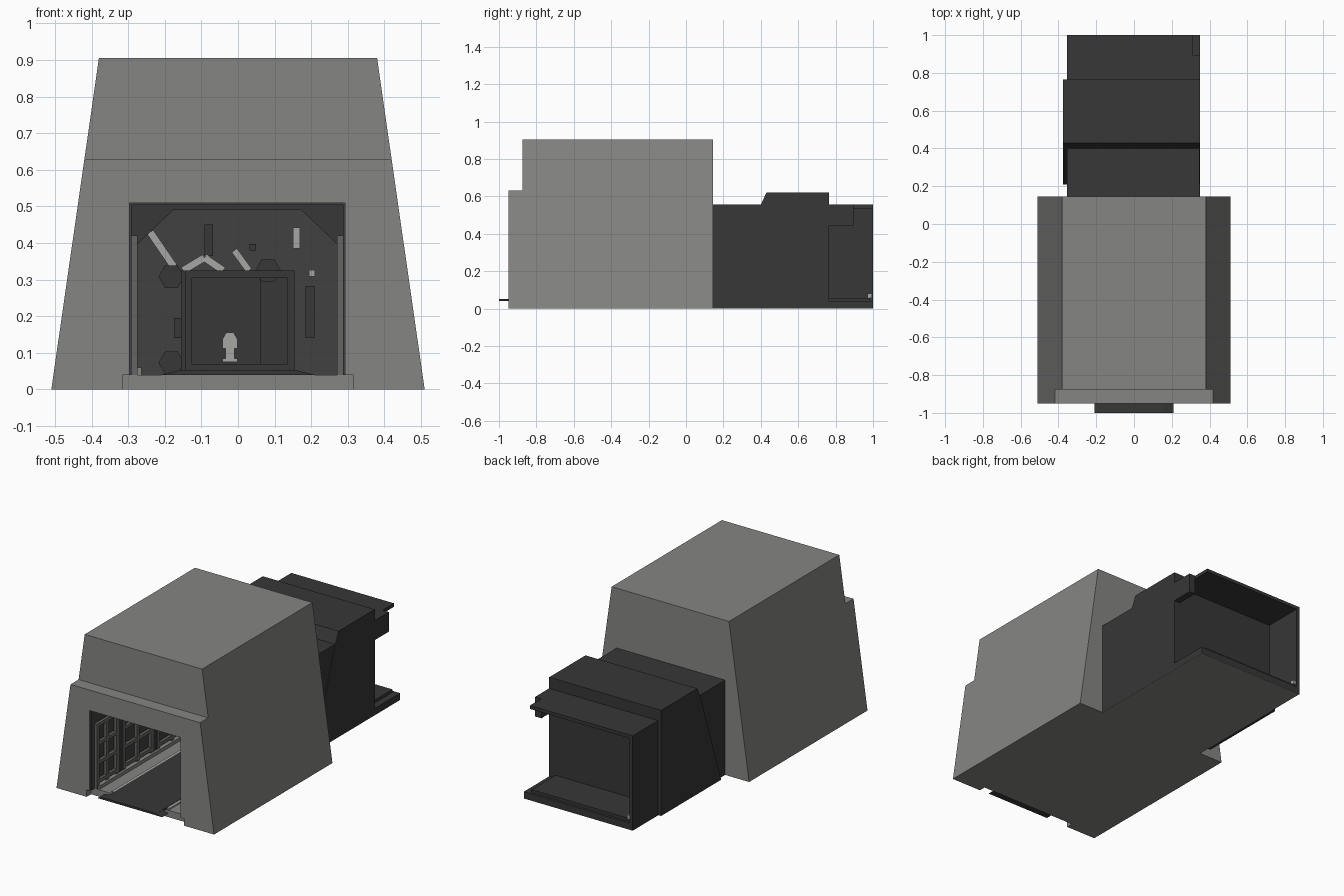
import bpy, bmesh, math
from mathutils import Matrix, Vector


def mat(name, r, g, b):
    m = bpy.data.materials.new(name)
    m.diffuse_color = (r, g, b, 1)
    return m


CONCRETE = mat("concrete grey", 0.235, 0.235, 0.225)
DARK = mat("dark metal", 0.038, 0.038, 0.038)
WALL = mat("interior wall", 0.052, 0.052, 0.052)
FRAME = mat("rib grey", 0.13, 0.13, 0.125)
LIGHT = mat("pale fittings", 0.38, 0.38, 0.37)


def finish(name, bm, m):
    bmesh.ops.recalc_face_normals(bm, faces=bm.faces)
    me = bpy.data.meshes.new(name)
    bm.to_mesh(me)
    bm.free()
    me.materials.append(m)
    ob = bpy.data.objects.new(name, me)
    bpy.context.collection.objects.link(ob)
    return ob


def prism(name, pts, a, b, m, axis="y"):
    """Extrude a profile: (x,z) along y, or (y,z) along x."""
    bm = bmesh.new()
    vs = [bm.verts.new((p, a, q) if axis == "y" else (a, p, q)) for p, q in pts]
    f = bm.faces.new(vs)
    r = bmesh.ops.extrude_face_region(bm, geom=[f])
    d = Vector((0, b - a, 0)) if axis == "y" else Vector((b - a, 0, 0))
    bmesh.ops.translate(bm, vec=d, verts=[v for v in r["geom"] if isinstance(v, bmesh.types.BMVert)])
    return finish(name, bm, m)


def box(name, x0, x1, y0, y1, z0, z1, m):
    return prism(name, [(x0, z0), (x1, z0), (x1, z1), (x0, z1)], y0, y1, m)


def bar(name, p, q, w, y0, y1, m):
    """Slanted bar between two (x,z) points."""
    p, q = Vector(p), Vector(q)
    n = (q - p).normalized().orthogonal() * w / 2
    return prism(name, [tuple(p + n), tuple(q + n), tuple(q - n), tuple(p - n)], y0, y1, m)


def half(z):
    return 0.51 - 0.1436 * z


# opening dimensions
L, R, T = -0.297, 0.293, 0.51


def shell(name, top, y0, y1, notch):
    foot = [(-notch, 0), (-notch, 0.04), (L, 0.04), (L, T), (R, T), (R, 0.04), (notch, 0.04), (notch, 0)]
    prism(name, [(-0.51, 0)] + foot + [(0.51, 0), (half(top), top), (-half(top), top)], y0, y1, CONCRETE)


# tapered bunker shell with its lower front porch
shell("porch", 0.63, -0.95, -0.875, 0.315)
shell("main_shell", 0.905, -0.875, 0.145, 0.315)
box("hall_floor", -0.315, 0.315, -0.91, 0.145, 0, 0.04, CONCRETE)

# interior lining
box("lining_left", L, L + 0.006, -0.94, 0.13, 0.04, T, WALL)
box("lining_right", R - 0.006, R, -0.94, 0.13, 0.04, T, WALL)
box("lining_ceiling", L, R, -0.94, 0.13, T - 0.006, T, WALL)
box("hall_back_wall", L, R, 0.125, 0.145, 0.04, T, WALL)

# lattice bays on both side walls
for side, x0, x1 in (("left", L + 0.006, L + 0.022), ("right", R - 0.022, R - 0.006)):
    for b, (ya, yb) in enumerate(((-0.9, -0.72), (-0.66, -0.4), (-0.34, -0.08))):
        ym = (ya + yb) / 2
        for y in (ya, ym, yb):
            box(f"lattice_post_{side}_{b}", x0, x1, y - 0.012, y + 0.012, 0.04, 0.42, FRAME)
        for z in (0.08, 0.19, 0.30, 0.41):
            box(f"lattice_rail_{side}_{b}", x0, x1, ya, yb, z - 0.01, z + 0.01, FRAME)
    box(f"ledge_{side}", min(x0, x1) - 0.001, max(x0, x1) + 0.012 * (side == "left"), -0.9, 0.12, 0.04, 0.06, CONCRETE)

# chamfered dark ribs across the hall
for y in (-0.69, -0.37, -0.05):
    for s, e in ((1, L), (-1, R)):
        prism("rib_corner", [(e, T), (e + s * 0.12, T), (e + s * 0.12, 0.49), (e + s * 0.02, 0.395),
                             (e + s * 0.02, 0.04), (e, 0.04)], y - 0.02, y + 0.02, DARK)
    box("rib_beam", L, R, y - 0.02, y + 0.02, 0.49, T, DARK)

# dark walkway with a tapered tongue sticking out at the front
box("walkway", -0.17, 0.17, -0.97, -0.08, 0.04, 0.05, DARK)
prism("walkway_tongue", [(-0.21, 0.04), (0.21, 0.04), (0.16, 0.052), (-0.16, 0.052)], -1.0, -0.94, DARK)
for x in (-0.18, 0.175):
    box("walkway_edge", x - 0.008, x + 0.012, -0.9, -0.08, 0.04, 0.048, LIGHT)

# doorway block at the back of the hall, open towards the front
box("door_jamb_left", -0.145, -0.125, -0.08, 0.125, 0.05, 0.325, DARK)
box("door_jamb_right", 0.135, 0.155, -0.08, 0.125, 0.05, 0.325, DARK)
box("door_lintel", -0.125, 0.135, -0.08, 0.125, 0.305, 0.325, DARK)
box("door_sill", -0.125, 0.135, -0.08, 0.125, 0.05, 0.07, DARK)
box("door_panel", -0.125, 0.06, 0.05, 0.125, 0.07, 0.305, DARK)
box("door_side_panel", 0.06, 0.135, 0.02, 0.125, 0.07, 0.305, DARK)
box("door_edge", -0.155, -0.145, -0.06, 0.12, 0.05, 0.325, DARK)
# hexagonal hinges
for cx, cz in ((-0.182, 0.308), (-0.182, 0.073), (0.082, 0.325)):
    prism("hinge", [(cx + 0.035 * math.cos(i * math.pi / 3), cz + 0.035 * math.sin(i * math.pi / 3))
                    for i in range(6)], 0.0, 0.06, DARK)
# small pale fitting in the doorway
box("fitting_base", -0.042, -0.002, 0.03, 0.05, 0.075, 0.085, LIGHT)
box("fitting_stem", -0.034, -0.01, 0.032, 0.05, 0.085, 0.112, LIGHT)
prism("fitting_head", [(-0.042, 0.112), (-0.002, 0.112), (-0.002, 0.138), (-0.012, 0.156), (-0.032, 0.156),
                       (-0.042, 0.138)], 0.03, 0.05, LIGHT)

# struts and fittings on the back wall
for p, q, w, m in (((-0.24, 0.43), (-0.175, 0.335), 0.02, LIGHT), ((-0.15, 0.325), (-0.092, 0.36), 0.02, LIGHT),
                   ((-0.092, 0.36), (-0.04, 0.325), 0.02, LIGHT), ((-0.01, 0.38), (0.03, 0.325), 0.018, LIGHT),
                   ((-0.08, 0.365), (-0.08, 0.45), 0.024, DARK), ((0.16, 0.385), (0.16, 0.442), 0.02, LIGHT),
                   ((0.202, 0.308), (0.202, 0.326), 0.016, LIGHT), ((0.197, 0.14), (0.197, 0.282), 0.024, DARK),
                   ((0.04, 0.38), (0.04, 0.397), 0.018, DARK), ((-0.165, 0.14), (-0.165, 0.195), 0.02, DARK)):
    bar("wall_fitting", p, q, w, 0.09, 0.125, m)

# dark rear annex
box("annex_body", -0.355, 0.348, 0.145, 0.765, 0.002, 0.555, DARK)
prism("annex_collar", [(0.21, 0.002), (0.40, 0.555), (0.43, 0.62), (0.765, 0.62), (0.765, 0.002)],
      -0.375, 0.35, DARK, "x")
# open dock at the very back: floor, left wall, roof and side beam
box("dock_floor", -0.355, 0.35, 0.765, 1.0, 0.002, 0.04, DARK)
box("dock_floor_edge", -0.335, 0.31, 0.765, 0.985, 0.04, 0.057, DARK)
box("dock_wall", -0.355, -0.335, 0.765, 1.0, 0.04, 0.555, DARK)
box("dock_roof", -0.335, 0.31, 0.765, 1.0, 0.535, 0.555, DARK)
box("dock_side_beam", 0.31, 0.35, 0.765, 0.895, 0.44, 0.555, DARK)
box("dock_wall_post", -0.335, -0.315, 0.97, 0.995, 0.057, 0.08, LIGHT)
# pale underside plate
box("annex_base_plate", -0.355, 0.35, 0.145, 1.0, 0.0, 0.002, CONCRETE)
